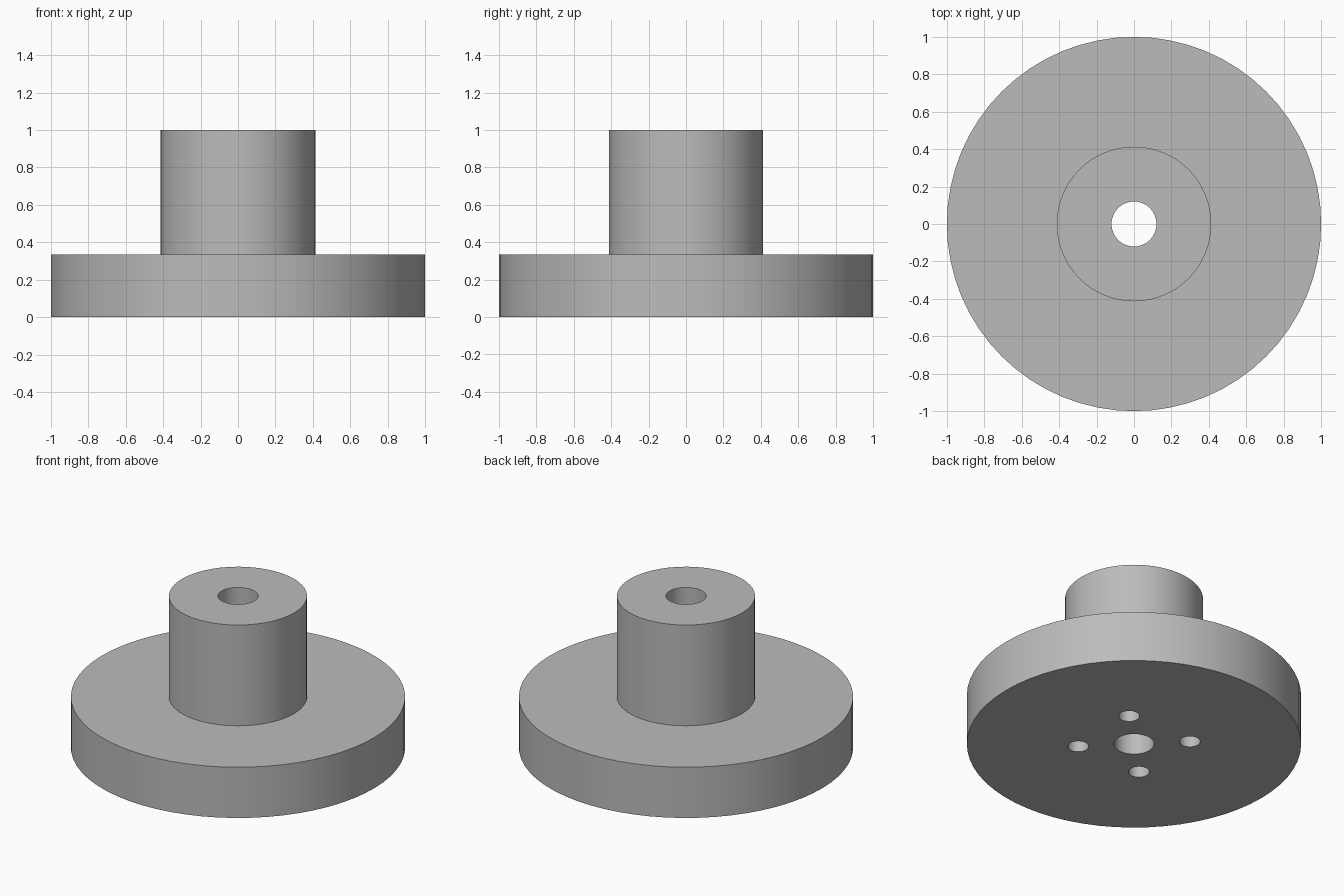
import bpy
import bmesh
from math import cos, sin, pi, radians

SIDES = 64

cube = bpy.data.objects.get("Cube")
if cube:
    bpy.data.objects.remove(cube, do_unlink=True)

grey = bpy.data.materials.new("plain grey")
grey.use_nodes = True
colour = (0.5, 0.5, 0.5, 1)
grey.diffuse_color = colour
grey.node_tree.nodes["Principled BSDF"].inputs["Base Color"].default_value = colour


def lathe(name, profile):
    """Turn a closed (radius, height) profile around the z axis."""
    bm = bmesh.new()
    verts = [bm.verts.new((r, 0, z)) for r, z in profile]
    edges = [bm.edges.new((verts[i - 1], v)) for i, v in enumerate(verts)]
    bmesh.ops.spin(bm, geom=verts + edges, axis=(0, 0, 1), cent=(0, 0, 0),
                   angle=2 * pi, steps=SIDES, use_merge=True)
    bmesh.ops.remove_doubles(bm, verts=bm.verts, dist=0.0001)
    bmesh.ops.recalc_face_normals(bm, faces=bm.faces)
    mesh = bpy.data.meshes.new(name)
    bm.to_mesh(mesh)
    bm.free()
    mesh.materials.append(grey)
    obj = bpy.data.objects.new(name, mesh)
    bpy.context.collection.objects.link(obj)
    return obj


# Wide disc, narrower hub and through bore, turned as one solid
bore, hub, rim = 0.12, 0.413, 1.0
step, top = 0.335, 1.0
flange = lathe("flanged_hub", [(bore, 0), (rim, 0), (rim, step),
                               (hub, step), (hub, top), (bore, top)])

# Four blind bolt holes in the underside
hole_depth = 0.34
cutters = []
for i in range(4):
    a = radians(45 + 90 * i)
    bpy.ops.mesh.primitive_cylinder_add(
        vertices=32, radius=0.063, depth=2 * hole_depth,
        location=(0.335 * cos(a), 0.335 * sin(a), 0))
    cutter = bpy.context.object
    cutter.name = f"bolt_hole_cutter_{i + 1}"
    cutter.hide_render = True
    cutter.data.materials.append(grey)
    cutters.append(cutter)

bpy.ops.object.select_all(action="DESELECT")
flange.select_set(True)
bpy.context.view_layer.objects.active = flange
for cutter in cutters:
    cut = flange.modifiers.new("bolt hole", "BOOLEAN")
    cut.operation = "DIFFERENCE"
    cut.solver = "EXACT"
    cut.object = cutter
    bpy.ops.object.modifier_apply(modifier=cut.name)
for cutter in cutters:
    bpy.data.objects.remove(cutter, do_unlink=True)

bpy.ops.object.shade_smooth_by_angle(angle=radians(30))
